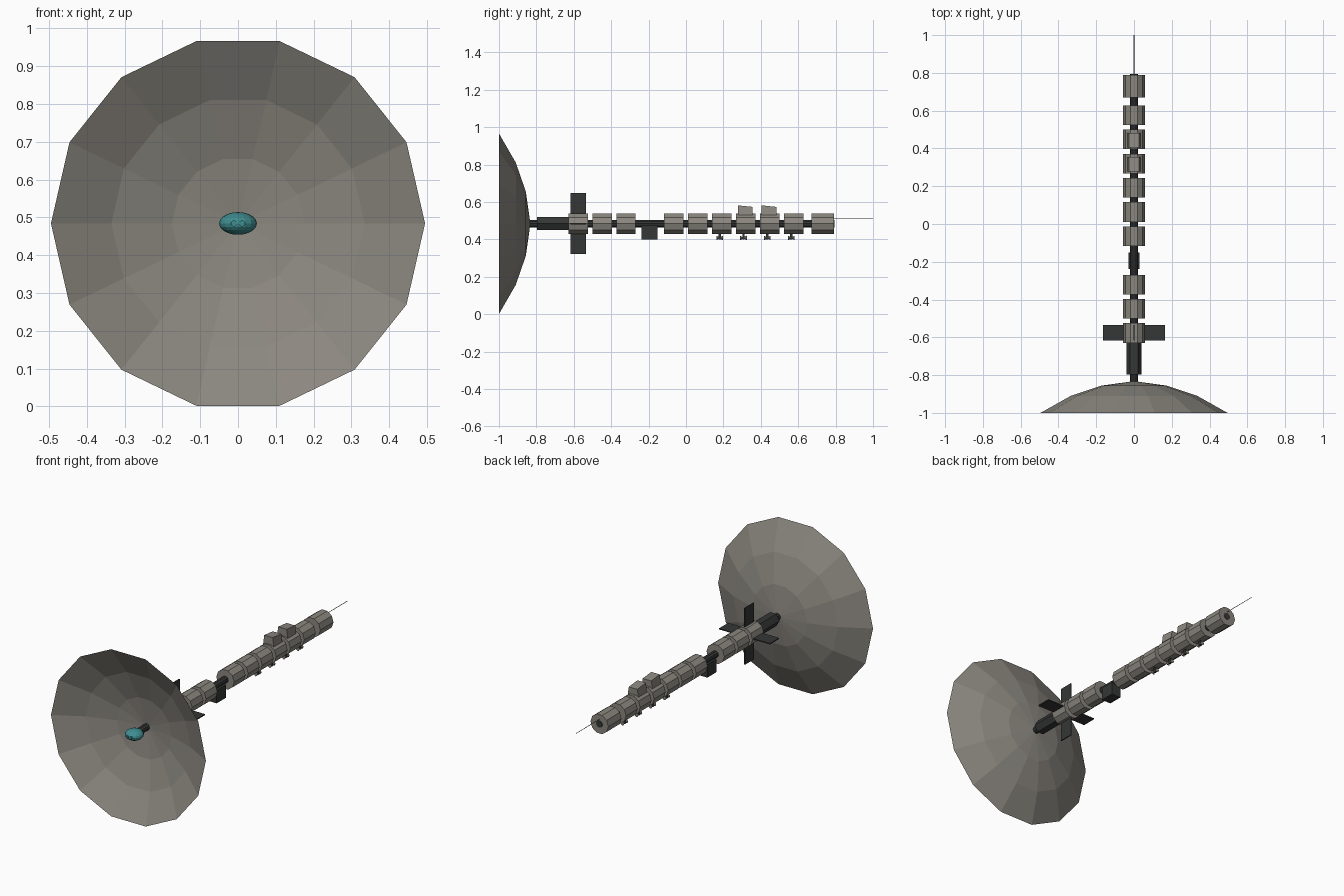
import bpy, bmesh, math
from mathutils import Matrix, Vector

if "Cube" in bpy.data.objects:
    bpy.data.objects.remove(bpy.data.objects["Cube"])

AXIS_Z = 0.484


def material(name, colour):
    m = bpy.data.materials.new(name)
    m.diffuse_color = (*colour, 1)
    m.use_nodes = True
    m.node_tree.nodes["Principled BSDF"].inputs["Base Color"].default_value = m.diffuse_color
    return m


HULL = material("warm_grey", (0.26, 0.245, 0.215))
DARK = material("dark_metal", (0.035, 0.037, 0.037))
TEAL = material("teal", (0.05, 0.27, 0.28))


def finish(name, bm, mat):
    bmesh.ops.recalc_face_normals(bm, faces=bm.faces)
    mesh = bpy.data.meshes.new(name)
    bm.to_mesh(mesh)
    bm.free()
    mesh.materials.append(mat)
    ob = bpy.data.objects.new(name, mesh)
    bpy.context.collection.objects.link(ob)
    return ob


def lathe(name, profile, sides, mat, x=0, z=AXIS_Z):
    """Spin (radius, y) points around a line parallel to y; radius 0 closes to a point."""
    bm = bmesh.new()
    rings = []
    for r, y in profile:
        if r == 0:
            rings.append([bm.verts.new((x, y, z))] * sides)
        else:
            angles = [math.tau * i / sides for i in range(sides)]
            rings.append([bm.verts.new((x + r * math.cos(a), y, z + r * math.sin(a))) for a in angles])
    for a, b in zip(rings, rings[1:]):
        for i in range(sides):
            j = (i + 1) % sides
            bm.faces.new(list(dict.fromkeys((a[i], a[j], b[j], b[i]))))
    return finish(name, bm, mat)


def rod(name, r, y0, y1, sides, mat, **kw):
    return lathe(name, [(0, y0), (r, y0), (r, y1), (0, y1)], sides, mat, **kw)


def box(name, lo, hi, mat, shape=None):
    """Box between two corners; shape may adjust each vertex."""
    bm = bmesh.new()
    bmesh.ops.create_cube(bm, size=1)
    lo, hi = Vector(lo), Vector(hi)
    for v in bm.verts:
        v.co = Vector([(a + b) / 2 + c * (b - a) for a, b, c in zip(lo, hi, v.co)])
        if shape:
            shape(v.co)
    return finish(name, bm, mat)


# Dish, an open faceted bowl
lathe("dish", [(0.495, -1), (0.335, -0.91), (0.175, -0.856), (0, -0.832)], 14, HULL)

# Feed horn in front of the dish
bm = bmesh.new()
bmesh.ops.create_uvsphere(bm, u_segments=16, v_segments=10, radius=1,
                          matrix=Matrix.Translation((0, -0.945, AXIS_Z)) @ Matrix.Diagonal((0.05, 0.05, 0.03, 1)))
finish("feed_pod", bm, TEAL)
for side in (-1, 1):
    rod("feed_port", 0.008, -0.997, -0.98, 10, TEAL, x=side * 0.011)

# Central spine and the rear hub behind the dish
rod("spine", 0.02, -0.93, 0.793, 10, DARK)
rod("dish_hub", 0.04, -0.797, -0.61, 6, DARK)

# Hull segments, evenly spaced with one slot left bare
for i in range(10):
    if i != 3:
        y = -0.629 + 0.1281 * i
        rod("hull_segment", 0.057, y, y + 0.104, 10, HULL)
rod("end_segment", 0.057, 0.67, 0.79, 10, HULL)

# Radiator fins
for sx, sz in ((1, 0), (-1, 0), (0, 1), (0, -1)):
    c = Vector((0.1 * sx, -0.576, AXIS_Z + 0.1 * sz))
    h = Vector((0.063 if sx else 0.003, 0.042, 0.063 if sz else 0.003))
    box("fin", c - h, c + h, DARK)

# Equipment pod slung in the bare slot
box("belly_pod", (-0.03, -0.237, 0.4), (0.03, -0.152, 0.475), DARK)


# Roof modules with a sloping, tapered top
def roof(co):
    if co.z > 0.55:
        co.x *= 0.8
        co.z -= 0.008 if (co.y * 8) % 1 > 0.5 else 0


for y in (0.317, 0.444):
    def slope(co, y=y):
        if co.z > 0.55:
            co.x *= 0.8
            co.z -= 0.008 if co.y > y else 0
    box("roof_module", (-0.034, y - 0.039, 0.53), (0.034, y + 0.039, 0.582), HULL, slope)

# Belly thrusters: a short stem with a double-ended nozzle
for y in (0.18, 0.307, 0.435, 0.563):
    box("thruster_stem", (-0.006, y - 0.006, 0.4), (0.006, y + 0.006, 0.435), DARK)
    lathe("thruster_nozzle", [(0, y - 0.018), (0.012, y - 0.018), (0.005, y - 0.004),
                              (0.005, y + 0.004), (0.012, y + 0.018), (0, y + 0.018)],
          8, HULL, z=0.408)

# Antenna
rod("antenna", 0.0015, 0.77, 1.0, 6, HULL, z=0.511)
